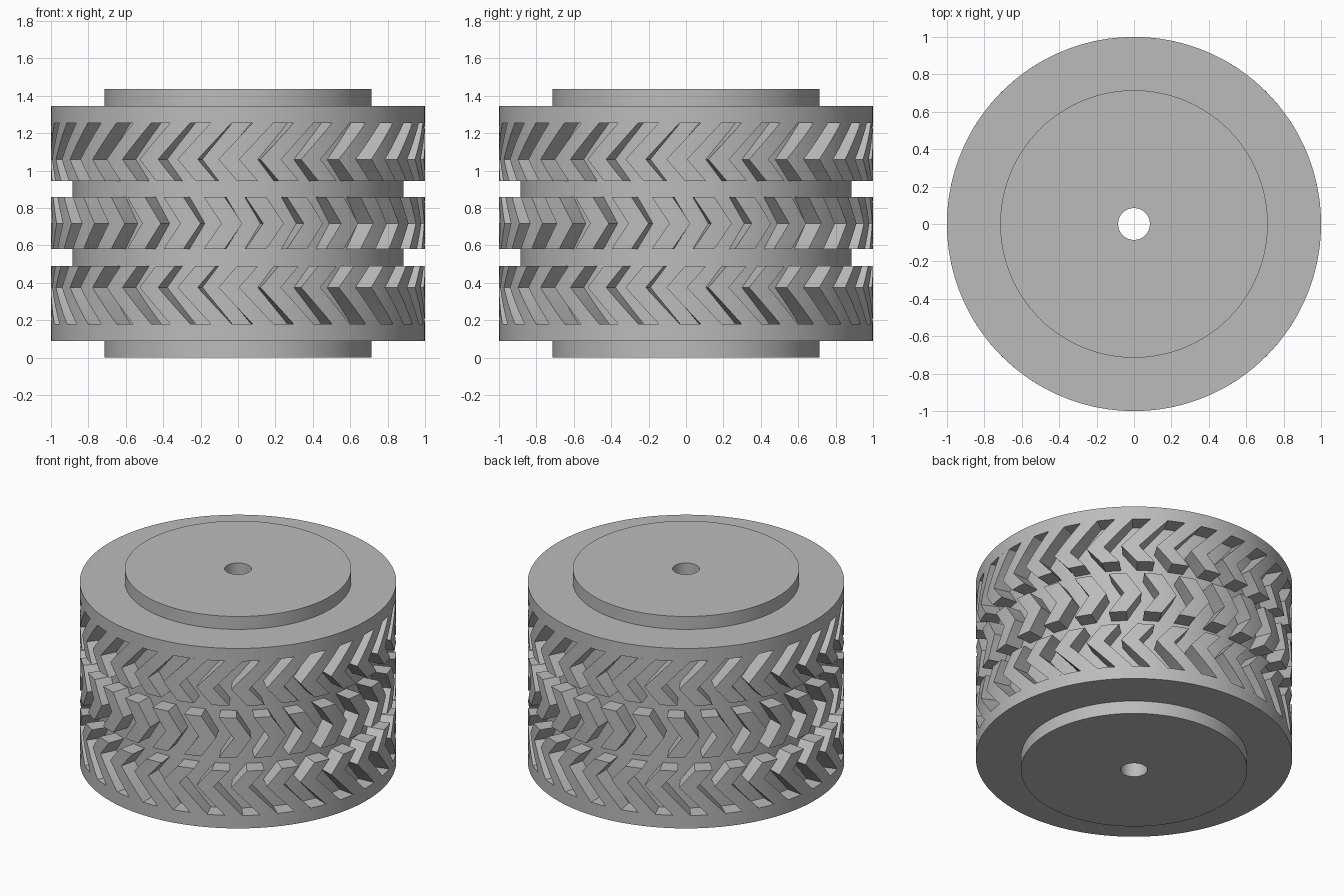
import bpy
import bmesh
from math import sin, cos, radians, pi

COUNT = 28            # tread blocks per row
PITCH = 2 * pi / COUNT
HEIGHT = 1.435
R_OUT, R_FLOOR, R_HUB, R_BORE = 1.0, 0.885, 0.715, 0.085

cube = bpy.data.objects.get("Cube")
if cube:
    bpy.data.objects.remove(cube, do_unlink=True)

rubber = bpy.data.materials.new("mid_grey")
rubber.use_nodes = True
rubber.diffuse_color = (0.5, 0.5, 0.5, 1)
rubber.node_tree.nodes["Principled BSDF"].inputs["Base Color"].default_value = (0.5, 0.5, 0.5, 1)


def point(radius, angle, z):
    """Cylindrical point, with angle 0 at the front and growing towards +x."""
    return (radius * sin(angle), -radius * cos(angle), z)


def finish(name, bm):
    bmesh.ops.recalc_face_normals(bm, faces=bm.faces)
    mesh = bpy.data.meshes.new(name)
    bm.to_mesh(mesh)
    bm.free()
    mesh.materials.append(rubber)
    obj = bpy.data.objects.new(name, mesh)
    bpy.context.collection.objects.link(obj)
    bpy.ops.object.select_all(action="DESELECT")
    bpy.context.view_layer.objects.active = obj
    obj.select_set(True)
    bpy.ops.object.shade_smooth_by_angle(angle=radians(30))
    return obj


def lathe(name, profile, segments):
    """Closed ring swept from a closed (radius, z) profile."""
    bm = bmesh.new()
    rings = [[bm.verts.new(point(r, 2 * pi * i / segments, z)) for r, z in profile]
             for i in range(segments)]
    for i in range(segments):
        a, b = rings[i], rings[(i + 1) % segments]
        for j in range(len(profile)):
            k = (j + 1) % len(profile)
            bm.faces.new((a[j], b[j], b[k], a[k]))
    return finish(name, bm)


def tread_row(name, start, width, path, steps=4, layers=4):
    """Ring of chevron blocks; path lists (z, angle shift) from bottom to top."""
    levels = [path[0]]
    for (z0, s0), (z1, s1) in zip(path, path[1:]):
        for n in range(1, layers + 1):
            t = n / layers
            levels.append((z0 + (z1 - z0) * t, s0 + (s1 - s0) * t))
    bm = bmesh.new()
    for block in range(COUNT):
        base = start + block * PITCH
        grid = []
        for z, shift in levels:
            angles = [base + shift + width * i / steps for i in range(steps + 1)]
            row = [bm.verts.new(point(R_OUT, a, z)) for a in angles]
            foot = [bm.verts.new(point(R_FLOOR - 0.01, a, z)) for a in angles]
            # section loop: along the outside, back along the buried foot
            grid.append(row + foot[::-1])
        size = len(grid[0])
        for low, high in zip(grid, grid[1:]):
            for j in range(size):
                k = (j + 1) % size
                bm.faces.new((low[j], low[k], high[k], high[j]))
        bm.faces.new(grid[0])
        bm.faces.new(grid[-1])
    return finish(name, bm)


# Wheel body: bore, hub discs, shoulders and the tread floor
lower = [(R_BORE, 0), (R_HUB, 0), (R_HUB, 0.09), (R_OUT, 0.09), (R_OUT, 0.18), (R_FLOOR, 0.18)]
upper = [(r, HEIGHT - z) for r, z in reversed(lower)]
lathe("wheel_body", lower + upper, COUNT * 8)

# Tread: two mirrored outer rows and a centre row pointing the other way
WIDTH = PITCH / 2
outer = [(0.18, radians(10.5)), (0.375, 0), (0.49, radians(5.7))]
tread_row("lower_tread", radians(-6.0), WIDTH, outer)
tread_row("upper_tread", radians(-6.0), WIDTH, [(HEIGHT - z, s) for z, s in reversed(outer)])
centre = [(0.58, radians(-5.5)), (HEIGHT / 2, 0), (0.86, radians(-5.5))]
tread_row("centre_tread", radians(-5.1), WIDTH, centre)
